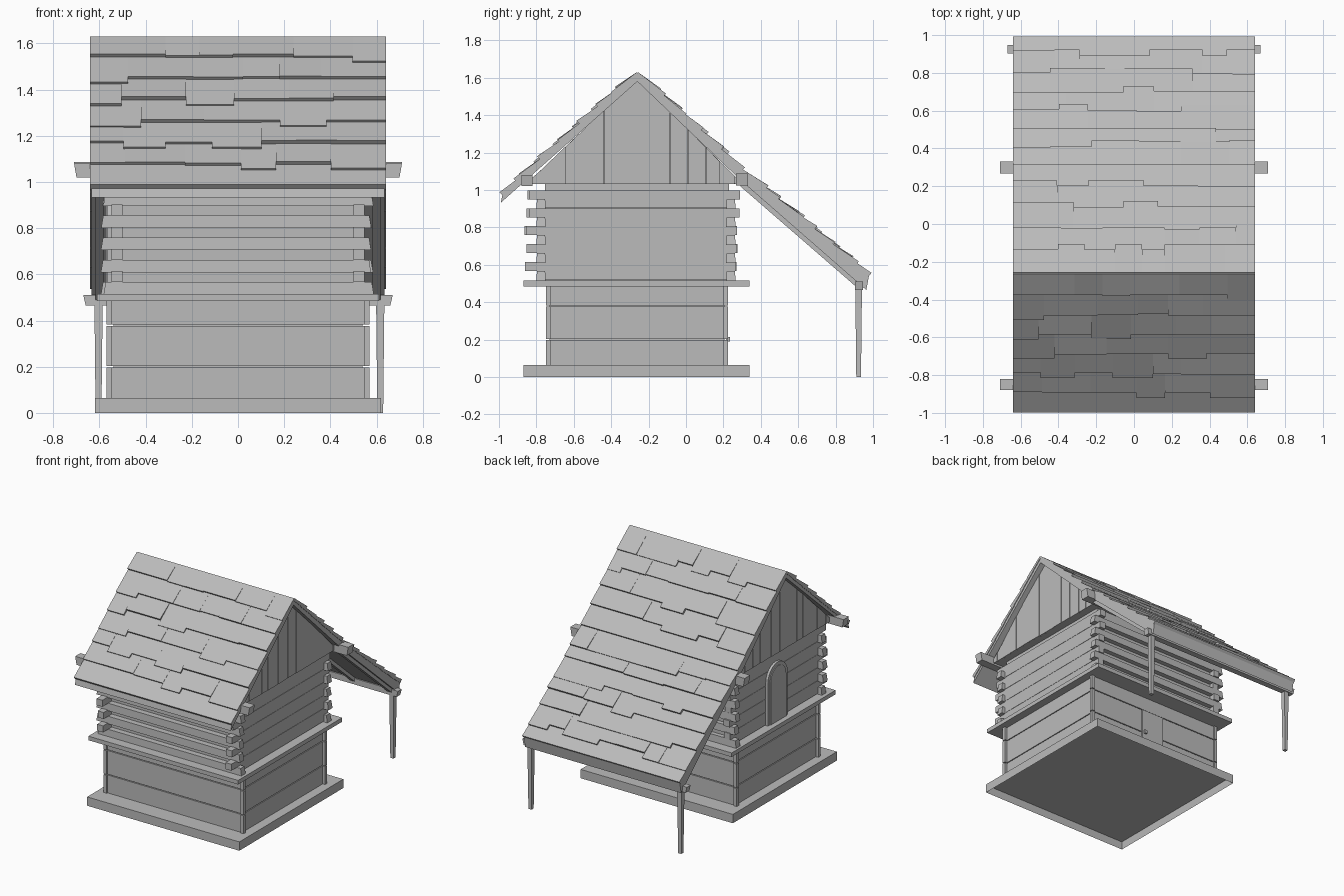
import bpy, bmesh, math, random
from mathutils import Vector

random.seed(7)
cube = bpy.data.objects.get("Cube")
if cube:
    bpy.data.objects.remove(cube, do_unlink=True)

wood = bpy.data.materials.new("grey_wood")
wood.use_nodes = True
wood.diffuse_color = (0.5, 0.5, 0.5, 1)
wood.node_tree.nodes["Principled BSDF"].inputs["Base Color"].default_value = (0.5, 0.5, 0.5, 1)


def finish(name, bm):
    """Turn a bmesh into a named object."""
    bmesh.ops.recalc_face_normals(bm, faces=bm.faces)
    mesh = bpy.data.meshes.new(name)
    bm.to_mesh(mesh)
    bm.free()
    mesh.materials.append(wood)
    obj = bpy.data.objects.new(name, mesh)
    bpy.context.scene.collection.objects.link(obj)
    return obj


def prism(bm, profile, x0, x1):
    """Extrude a (y, z) outline from x0 to x1."""
    a = [bm.verts.new((x0, y, z)) for y, z in profile]
    b = [bm.verts.new((x1, y, z)) for y, z in profile]
    bm.faces.new(a)
    bm.faces.new(b[::-1])
    for i in range(len(a)):
        j = (i + 1) % len(a)
        bm.faces.new((a[i], b[i], b[j], a[j]))


def box(bm, x0, x1, y0, y1, z0, z1):
    prism(bm, [(y0, z0), (y1, z0), (y1, z1), (y0, z1)], x0, x1)


def box_part(name, *size):
    bm = bmesh.new()
    box(bm, *size)
    return finish(name, bm)


FRONT, BACK, MID = -0.74, 0.215, -0.26

# Plinth, hollowed from below
bm = bmesh.new()
box(bm, -0.62, 0.62, -0.87, 0.34, 0, 0.065)
bm.normal_update()
bottom = [f for f in bm.faces if f.calc_center_median().z < 0.001]
bmesh.ops.inset_region(bm, faces=bottom, thickness=0.01)
bmesh.ops.translate(bm, verts=bottom[0].verts, vec=(0, 0, 0.055))
finish("plinth", bm)

# Boarded lower walls
box_part("lower_core", -0.54, 0.54, FRONT + 0.01, BACK - 0.01, 0.06, 0.49)
boards, corners = bmesh.new(), bmesh.new()
for z0, z1 in ((0.065, 0.197), (0.203, 0.377), (0.383, 0.488)):
    box(boards, -0.55, 0.55, FRONT, BACK, z0, z1)
    for sx in (-1, 1):
        for y in (FRONT + 0.003, BACK - 0.003):
            x0, x1 = sorted((sx * 0.545, sx * 0.57))
            box(corners, x0, x1, y - 0.012, y + 0.012, z0, z1)
finish("lower_boards", boards)
finish("lower_corner_posts", corners)
box_part("ledge", -0.61, 0.61, -0.87, 0.34, 0.485, 0.515)

# Small hatch with a knob on the back of the lower wall
box_part("back_hatch", -0.08, 0.11, BACK, BACK + 0.007, 0.08, 0.377)
box_part("hatch_knob", 0.075, 0.095, BACK, BACK + 0.02, 0.19, 0.215)

# Log upper walls with crossed ends
box_part("upper_core", -0.53, 0.53, -0.755, 0.23, 0.5, 1.04)
side_logs, cross_logs = bmesh.new(), bmesh.new()
for i in range(5):
    z = 0.59 + i * 0.096
    for s in (-1, 1):
        x0, x1 = sorted((s * 0.5, s * 0.548))
        j = random.uniform(-0.015, 0.015)
        box(side_logs, x0, x1, -0.85 + j, 0.275 + j, z - 0.024, z + 0.024)
        box(side_logs, x0, x1, -0.765, 0.235, z - 0.07, z + 0.022)
    z -= 0.05
    for y in (-0.775, 0.24):
        j = random.uniform(-0.01, 0.01)
        prism(cross_logs, [(y - 0.025, z - 0.027), (y + 0.025, z - 0.027),
                           (y + 0.022, z + 0.027), (y - 0.022, z + 0.027)], -0.585 + j, 0.585 + j)
for v in cross_logs.verts:
    if v.co.z % 0.096 > 0.04:
        v.co.x *= 0.985
finish("side_logs", side_logs)
finish("cross_logs", cross_logs)


# Arched door on the right-hand gable wall
def arch(name, half, z_spring, x0, x1):
    pts = [(MID - half, 0.515), (MID + half, 0.515)]
    pts += [(MID + half * math.cos(k * math.pi / 12), z_spring + half * math.sin(k * math.pi / 12))
            for k in range(13)]
    bm = bmesh.new()
    prism(bm, pts, x0, x1)
    finish(name, bm)


arch("door_frame", 0.115, 0.83, -0.566, -0.53)
arch("arched_door", 0.09, 0.83, -0.572, -0.54)

# Roof boards
RIDGE, EAVE = Vector((MID, 1.625)), Vector((-0.982, 0.972))
KNEE, PORCH = Vector((0.3, 1.105)), Vector((0.978, 0.54))
drop = Vector((0, -0.045))
knee_in, eave_in, porch_in = Vector((0, -0.06)), Vector((-0.008, -0.04)), Vector((-0.014, -0.075))
bm = bmesh.new()
prism(bm, [RIDGE, EAVE, EAVE + eave_in, RIDGE + drop], -0.635, 0.635)
prism(bm, [RIDGE, KNEE, KNEE + knee_in, RIDGE + drop], -0.635, 0.635)
prism(bm, [KNEE, PORCH, PORCH + porch_in, KNEE + knee_in], -0.635, 0.635)
finish("roof_boards", bm)


# Uneven shingles, each a thin wedge thicker at its lower edge
def shingles(name, top, bottom, rows):
    bm = bmesh.new()
    d = (bottom - top).normalized()
    n = Vector((-d.y, d.x))
    if n.y < 0:
        n = -n
    length = (bottom - top).length
    step = length / rows
    for r in range(rows):
        x = -0.64
        while x < 0.64:
            w = random.uniform(0.12, 0.33)
            x1 = x + w if 0.64 - x - w > 0.1 else 0.64
            start = max(r * step - 0.03, 0)
            stop = length
            lift = 0.022
            if r < rows - 1:
                stop = (r + 1) * step + random.choice((-0.005, 0, 0.035))
                lift = random.uniform(0.019, 0.03)
            a, b = top + d * start, top + d * stop
            prism(bm, [a - n * 0.01, b - n * 0.005, b + n * lift, a + n * 0.006], x, x1)
            x = x1
    return finish(name, bm)


shingles("front_shingles", RIDGE, EAVE, 7)
shingles("back_shingles", RIDGE, KNEE, 5)
shingles("porch_shingles", KNEE, PORCH, 7)

# Gable triangles clad in vertical planks, tucked up under the roof
APEX, GABLE_FRONT, GABLE_BACK, GABLE_BASE = 1.595, -0.85, 0.3, 1.035
bm = bmesh.new()
prism(bm, [(GABLE_FRONT, GABLE_BASE), (GABLE_BACK, GABLE_BASE), (MID, APEX)], -0.585, 0.585)
finish("gable_core", bm)


def roof_line(y):
    run = MID - GABLE_FRONT if y < MID else GABLE_BACK - MID
    return max(APEX - abs(y - MID) * (APEX - GABLE_BASE) / run, GABLE_BASE + 0.002)


planks = bmesh.new()
for s in (-1, 1):
    y = GABLE_FRONT
    while y < GABLE_BACK - 0.01:
        y1 = min(y + random.uniform(0.05, 0.1), GABLE_BACK)
        top = [(y1 - 0.002, roof_line(y1)), (y, roof_line(y))]
        if y < MID < y1:
            top.insert(1, (MID, APEX))
        x0, x1 = sorted((s * 0.58, s * random.uniform(0.591, 0.596)))
        prism(planks, [(y, GABLE_BASE - 0.002), (y1 - 0.002, GABLE_BASE - 0.002)] + top, x0, x1)
        y = y1
finish("gable_planks", planks)


# Purlins with slanted ends
def purlin(name, y, z, half, r):
    bm = bmesh.new()
    box(bm, -half, half, y - r, y + r, z - r, z + r)
    for v in bm.verts:
        if v.co.z < z:
            v.co.x *= 0.985
    finish(name, bm)


purlin("front_purlin", -0.85, 1.05, 0.71, 0.03)
purlin("back_purlin", 0.3, 1.055, 0.71, 0.032)
purlin("porch_beam", 0.925, 0.488, 0.67, 0.022)

# Porch rafters and tapered posts
bm = bmesh.new()
for x in (-0.6, -0.3, 0, 0.3, 0.6):
    a, b = KNEE + knee_in, PORCH + porch_in + Vector((-0.02, 0.02))
    prism(bm, [a, b, b + Vector((-0.02, -0.015)), a + Vector((-0.01, -0.025))], x - 0.018, x + 0.018)
finish("porch_rafters", bm)
for side, x in (("left", 0.616), ("right", -0.604)):
    post = box_part(side + "_porch_post", x - 0.018, x + 0.018, 0.905, 0.941, 0, 0.49)
    for v in post.data.vertices:
        if v.co.z < 0.1:
            v.co.x = x + (v.co.x - x) * 0.7
            v.co.y = 0.923 + (v.co.y - 0.923) * 0.7
